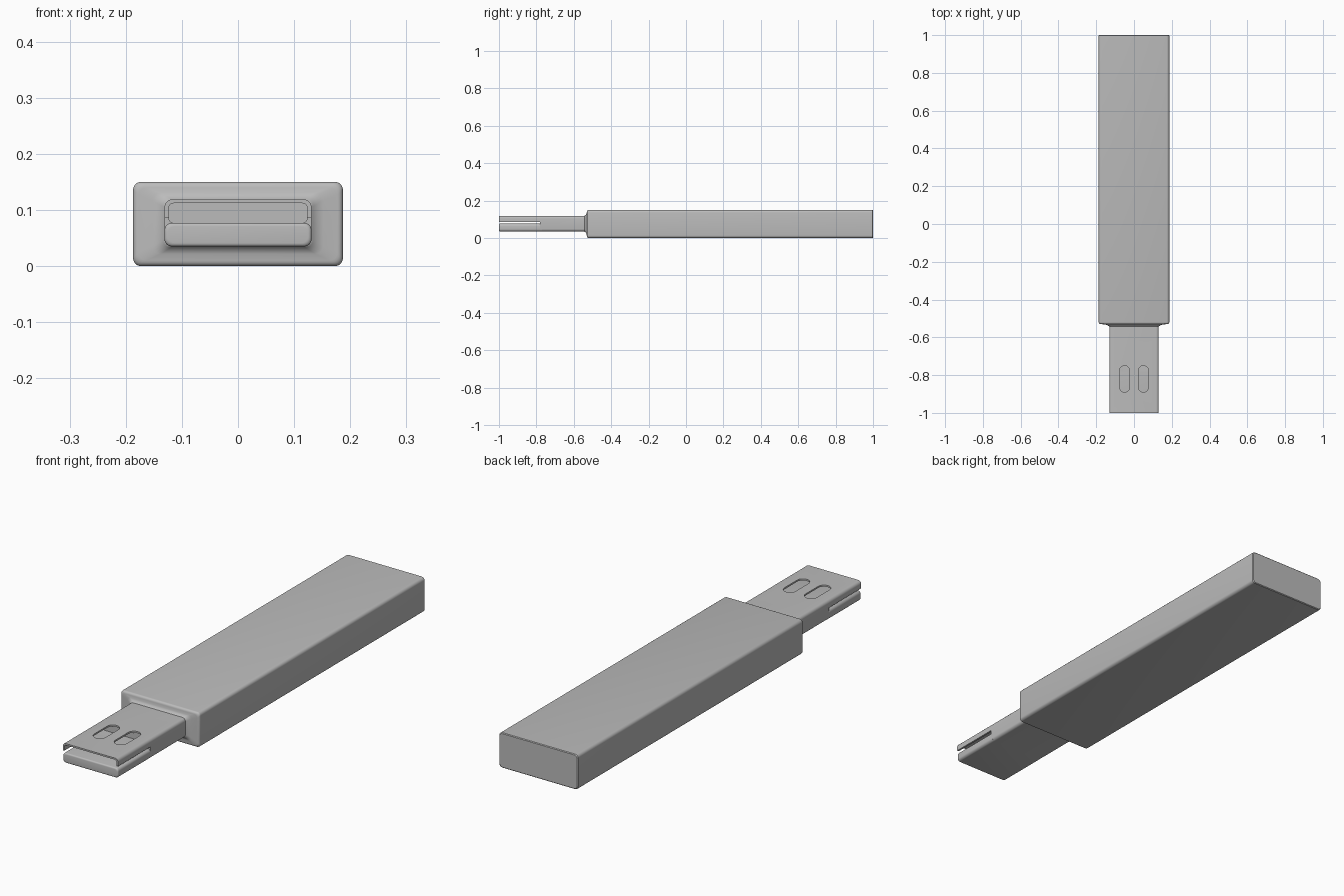
import bpy, bmesh, math

if "Cube" in bpy.data.objects:
    bpy.data.objects.remove(bpy.data.objects["Cube"])

grey = bpy.data.materials.new("plain grey")
grey.diffuse_color = (0.5, 0.5, 0.5, 1)
grey.use_nodes = True
grey.node_tree.nodes["Principled BSDF"].inputs["Base Color"].default_value = grey.diffuse_color


def ring(hx, z0, z1, r, y, n=5):
    """Rounded rectangle in the xz plane at depth y."""
    pts = []
    for cx, cz, a0 in ((hx - r, z1 - r, 0), (-hx + r, z1 - r, 90),
                       (-hx + r, z0 + r, 180), (hx - r, z0 + r, 270)):
        for i in range(n + 1):
            a = math.radians(a0 + 90 * i / n)
            pts.append((cx + r * math.cos(a), y, cz + r * math.sin(a)))
    return pts


def loft(name, rings):
    """Skin a list of rings and cap both ends."""
    bm = bmesh.new()
    loops = [[bm.verts.new(p) for p in pts] for pts in rings]
    n = len(loops[0])
    for a, b in zip(loops, loops[1:]):
        for i in range(n):
            bm.faces.new((a[i], a[(i + 1) % n], b[(i + 1) % n], b[i]))
    bm.faces.new(loops[0])
    bm.faces.new(loops[-1])
    bmesh.ops.recalc_face_normals(bm, faces=bm.faces)
    me = bpy.data.meshes.new(name)
    bm.to_mesh(me)
    bm.free()
    ob = bpy.data.objects.new(name, me)
    bpy.context.collection.objects.link(ob)
    me.materials.append(grey)
    return ob


def cut(ob, cutter):
    m = ob.modifiers.new("cut", 'BOOLEAN')
    m.operation, m.solver, m.object = 'DIFFERENCE', 'EXACT', cutter
    bpy.context.view_layer.objects.active = ob
    bpy.ops.object.modifier_apply(modifier=m.name)
    bpy.data.objects.remove(cutter)


# main body: rounded front rim, crisp back end, soft fillet onto the connector
X, Z0, Z1, R = 0.187, 0.0, 0.15, 0.014
rings = []
for d, y in ((0.058, -0.545), (0.053, -0.541), (0.046, -0.535), (0.035, -0.532)):
    rings.append(ring(X - d, Z0 + d * 0.62, Z1 - d * 0.56, R, y))
for i in range(6):
    a = math.radians(90 * i / 5)
    d = 0.01 * (1 - math.sin(a))
    rings.append(ring(X - d, Z0 + d, Z1 - d, R, -0.52 - 0.01 * math.cos(a)))
rings += [ring(X, Z0, Z1, R, 0.997), ring(X - 0.003, Z0 + 0.003, Z1 - 0.003, R, 1.0)]
body = loft("body", rings)

# connector shell: thin hollow cover over the open front half
C, B0, B1 = 0.131, 0.035, 0.119
shell = loft("connector_shell", [ring(C, B0, B1, 0.014, y) for y in (-1.0, -0.5)])
cut(shell, loft("slot_cutter", [ring(0.3, -0.1, 0.087, 0.004, y) for y in (-1.1, -0.78)]))
cut(shell, loft("cavity_cutter", [ring(C - 0.008, 0.077, B1 - 0.007, 0.008, y)
                                  for y in (-1.1, -0.74)]))

# two rounded contact windows in the cover
for sx in (-1, 1):
    pts = ring(0.027, -0.89, -0.75, 0.0265, 0)
    cut(shell, loft("window_cutter", [[(p[0] + sx * 0.05, p[2], z) for p in pts]
                                      for z in (0.1, 0.2)]))

# lower tongue with rounded edges and tip
rings = []
for i in range(5):
    a = math.radians(90 * i / 4)
    d = 0.006 * (1 - math.sin(a))
    rings.append(ring(C - d, B0 + d, 0.077 - d, 0.013, -0.994 - 0.006 * math.cos(a)))
rings.append(ring(C, B0, 0.077, 0.013, -0.77))
tongue = loft("connector_tongue", rings)

# smooth curves, sharp edges
for ob in (body, shell, tongue):
    bpy.ops.object.select_all(action='DESELECT')
    ob.select_set(True)
    bpy.context.view_layer.objects.active = ob
    bpy.ops.object.shade_smooth_by_angle(angle=math.radians(35))
